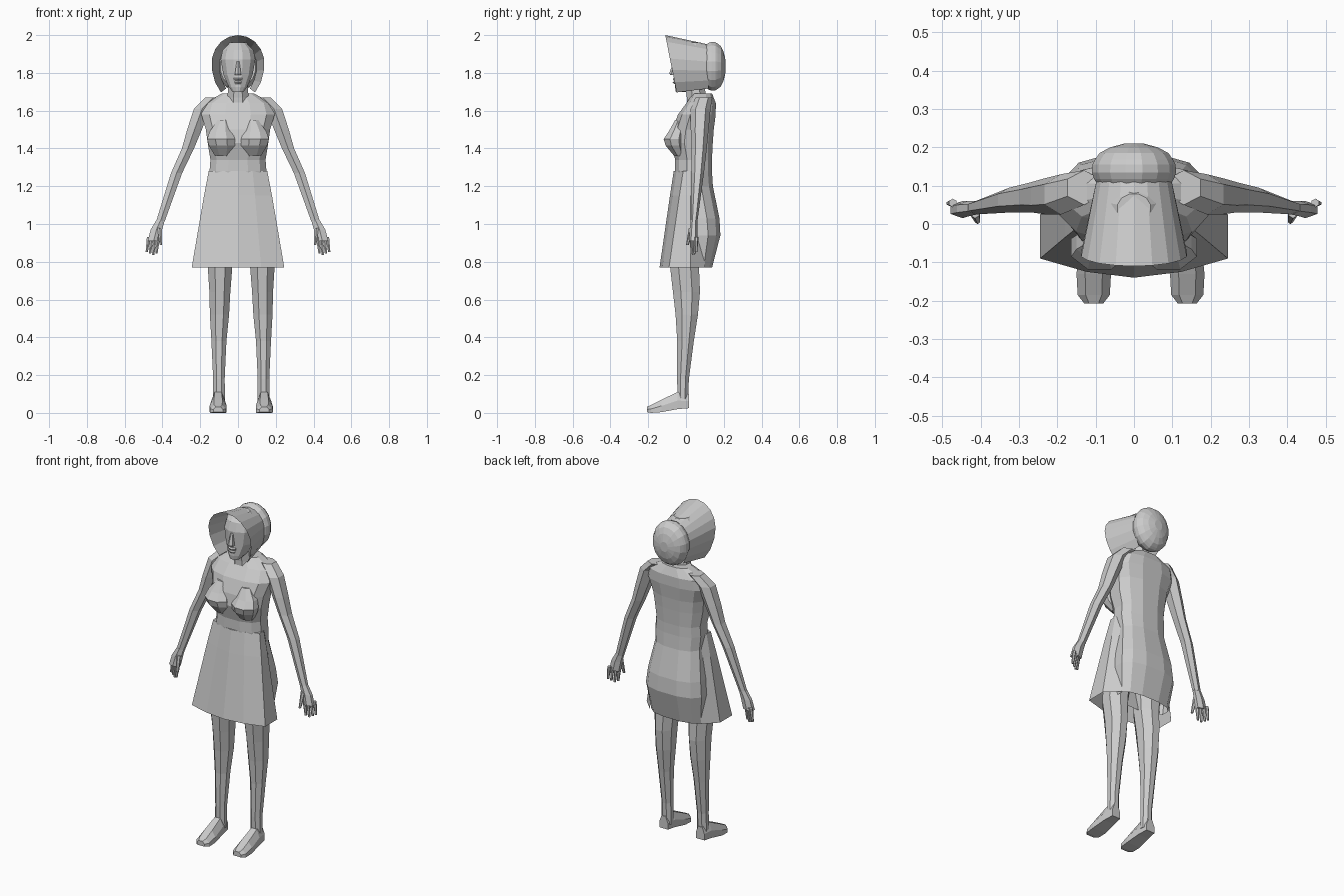
import bpy, bmesh
from math import sin, cos, pi, radians, copysign
from mathutils import Vector

cube = bpy.data.objects.get("Cube")
if cube:
    bpy.data.objects.remove(cube, do_unlink=True)

grey = bpy.data.materials.new("plain grey")
grey.use_nodes = True
colour = (0.6, 0.6, 0.6, 1)
grey.diffuse_color = colour
grey.node_tree.nodes["Principled BSDF"].inputs["Base Color"].default_value = colour


def loft(name, rings, closed=True, cap_start=True, cap_end=True):
    """Skin a list of equally sized point rings with flat faces."""
    bm = bmesh.new()
    rows = [[bm.verts.new(point) for point in ring] for ring in rings]
    count = len(rows[0])
    for low, high in zip(rows, rows[1:]):
        for i in range(count if closed else count - 1):
            j = (i + 1) % count
            bm.faces.new((low[i], low[j], high[j], high[i]))
    if cap_start:
        bm.faces.new(rows[0][::-1])
    if cap_end:
        bm.faces.new(rows[-1])
    bmesh.ops.recalc_face_normals(bm, faces=bm.faces[:])
    mesh = bpy.data.meshes.new(name)
    bm.to_mesh(mesh)
    bm.free()
    mesh.materials.append(grey)
    obj = bpy.data.objects.new(name, mesh)
    bpy.context.scene.collection.objects.link(obj)
    return obj


def level_ring(z, x, half_width, front, back, sides=8, square=1.0):
    """Horizontal oval between the front and back depths."""
    middle, depth = (front + back) / 2, (back - front) / 2
    points = []
    for i in range(sides):
        angle = 2 * pi * (i + 0.5) / sides
        c, s = cos(angle), sin(angle)
        points.append((x + half_width * copysign(abs(c) ** square, c),
                       middle + depth * copysign(abs(s) ** square, s), z))
    return points


def column(name, levels, sides=8, square=1.0, side=1, shift=0.0, **caps):
    """Stack of ovals; side mirrors it across x."""
    rings = [level_ring(z, side * x + shift, w, f, b, sides, square)
             for z, x, w, f, b in levels]
    return loft(name, rings, **caps)


def upright_ring(y, x, z, half_width, half_height, sides=8):
    """Upright oval facing along y."""
    return [(x + half_width * cos(2 * pi * (i + 0.5) / sides), y,
             z + half_height * sin(2 * pi * (i + 0.5) / sides))
            for i in range(sides)]


# Torso with the full back of the dress
column("torso", [
    (0.77, 0, 0.17, 0.0, 0.14),
    (0.94, 0, 0.19, -0.02, 0.185),
    (1.03, 0, 0.18, -0.03, 0.18),
    (1.2, 0, 0.15, -0.05, 0.145),
    (1.28, 0, 0.155, -0.06, 0.14),
    (1.34, 0, 0.15, -0.06, 0.14),
    (1.43, 0, 0.165, -0.085, 0.145),
    (1.5, 0, 0.175, -0.075, 0.15),
    (1.58, 0, 0.2, -0.045, 0.16),
    (1.64, 0, 0.18, 0.0, 0.16),
    (1.69, 0, 0.09, 0.035, 0.14),
], sides=12, square=0.8, cap_start=False)

# Flared front of the skirt, wrapping back to the hips
skirt_rings = []
for z, w, front in ((0.77, 0.245, -0.14), (1.15, 0.18, -0.085), (1.28, 0.155, -0.065)):
    half = [(0.7 * w, 0.1), (w, 0.025), (w, front + 0.05), (w / 2, front + 0.015)]
    outline = half + [(0, front)] + [(-x, y) for x, y in reversed(half)]
    skirt_rings.append([(x, y, z) for x, y in outline])
loft("skirt", skirt_rings, closed=False, cap_start=False)

# Neck and head
column("neck", [(1.6, 0, 0.07, 0.0, 0.12), (1.67, 0, 0.06, 0.0, 0.11),
                (1.76, 0, 0.055, -0.01, 0.1)])
column("head", [
    (1.7, 0, 0.03, -0.055, 0.0),
    (1.725, 0, 0.05, -0.06, 0.06),
    (1.79, 0, 0.08, -0.058, 0.11),
    (1.87, 0, 0.095, -0.06, 0.12),
    (1.92, 0, 0.085, -0.045, 0.12),
    (1.96, 0, 0.045, 0.0, 0.08),
], sides=12)

# Facial features
column("nose", [(1.79, 0, 0.02, -0.085, -0.04), (1.8, 0, 0.018, -0.088, -0.04),
                (1.86, 0, 0.008, -0.066, -0.04)], sides=6)
for label, z, w in (("lower_lip", 1.75, 0.022), ("upper_lip", 1.768, 0.026)):
    column(label, [(z - 0.008, 0, w, -0.064, -0.03), (z, 0, w, -0.071, -0.03),
                   (z + 0.006, 0, w, -0.063, -0.03)], sides=6)

# Bonnet brim: an open horseshoe flaring toward the face
steps = 14


def brim_ring(width, height, drop, centre, depth):
    points = []
    for i in range(steps + 1):
        angle = radians(-50 + 280 * i / steps)
        rise = sin(angle)
        z = centre + rise * (height if rise > 0 else drop)
        points.append((width * cos(angle), depth(z), z))
    return points


loft("bonnet_brim", [
    brim_ring(0.14, 0.15, 0.2, 1.85, lambda z: -0.11 + (2 - z) * 0.2),
    brim_ring(0.098, 0.11, 0.16, 1.84, lambda z: 0.12),
], closed=False, cap_start=False, cap_end=False)

# Bonnet crown: a gathered band and a rounded cap
loft("bonnet_crown", [
    upright_ring(y, 0, 1.835, 0.85 * r, r, 16) for y, r in
    ((0.1, 0.112), (0.118, 0.125), (0.135, 0.132), (0.155, 0.13), (0.168, 0.122),
     (0.185, 0.108), (0.2, 0.075), (0.21, 0.03))])

for label, side in (("left", 1), ("right", -1)):
    # Bust
    column(label + "_bust", [
        (1.36, 0.08, 0.045, -0.065, 0.0),
        (1.415, 0.085, 0.075, -0.112, 0.0),
        (1.45, 0.09, 0.08, -0.123, 0.0),
        (1.49, 0.09, 0.065, -0.095, 0.0),
        (1.55, 0.08, 0.03, -0.06, 0.0)], side=side)

    # Arm from shoulder to wrist
    column(label + "_arm", [
        (1.67, 0.13, 0.05, 0.05, 0.14),
        (1.61, 0.19, 0.05, 0.025, 0.13),
        (1.5, 0.23, 0.045, 0.025, 0.12),
        (1.4, 0.265, 0.037, 0.03, 0.11),
        (1.27, 0.325, 0.034, 0.03, 0.095),
        (1.01, 0.412, 0.026, 0.025, 0.06)], sides=6, side=side)

    # Hand: palm, fingers and thumb
    column(label + "_palm", [
        (1.02, 0.41, 0.026, 0.025, 0.06),
        (0.97, 0.432, 0.035, 0.02, 0.06),
        (0.91, 0.447, 0.036, 0.015, 0.06)], sides=6, side=side)
    for finger in range(4):
        x, y = 0.422 + 0.017 * finger, 0.024 + 0.008 * finger
        tip = 0.835 + 0.008 * abs(finger - 1)
        column(f"{label}_finger_{finger}", [
            (tip, x + 0.01, 0.007, y, y + 0.012),
            (0.93, x, 0.011, y - 0.004, y + 0.018)], sides=6, side=side)
    column(label + "_thumb", [
        (0.89, 0.408, 0.007, 0.0, 0.015),
        (0.98, 0.415, 0.014, 0.015, 0.045)], sides=6, side=side)

    # Leg
    shift = 0.017
    column(label + "_leg", [
        (0.05, 0.118, 0.035, -0.045, 0.012),
        (0.18, 0.118, 0.033, -0.05, 0.018),
        (0.38, 0.118, 0.043, -0.05, 0.045),
        (0.52, 0.115, 0.055, -0.06, 0.068),
        (0.64, 0.113, 0.06, -0.075, 0.08),
        (0.77, 0.112, 0.07, -0.09, 0.075),
        (0.95, 0.1, 0.08, -0.07, 0.09)], side=side, shift=shift)

    # Foot, sloping from ankle to toe
    foot_rings = []
    for y, w, bottom, top in ((0.015, 0.028, 0.025, 0.1), (-0.045, 0.036, 0.02, 0.11),
                              (-0.13, 0.045, 0.004, 0.07), (-0.185, 0.042, 0.0, 0.042),
                              (-0.207, 0.025, 0.004, 0.032)):
        x = side * 0.122 + shift
        foot_rings.append([(x - w, y, bottom), (x + w, y, bottom),
                           (x + w, y, (bottom + top) / 2), (x + w / 2, y, top),
                           (x - w / 2, y, top), (x - w, y, (bottom + top) / 2)])
    loft(label + "_foot", foot_rings)
